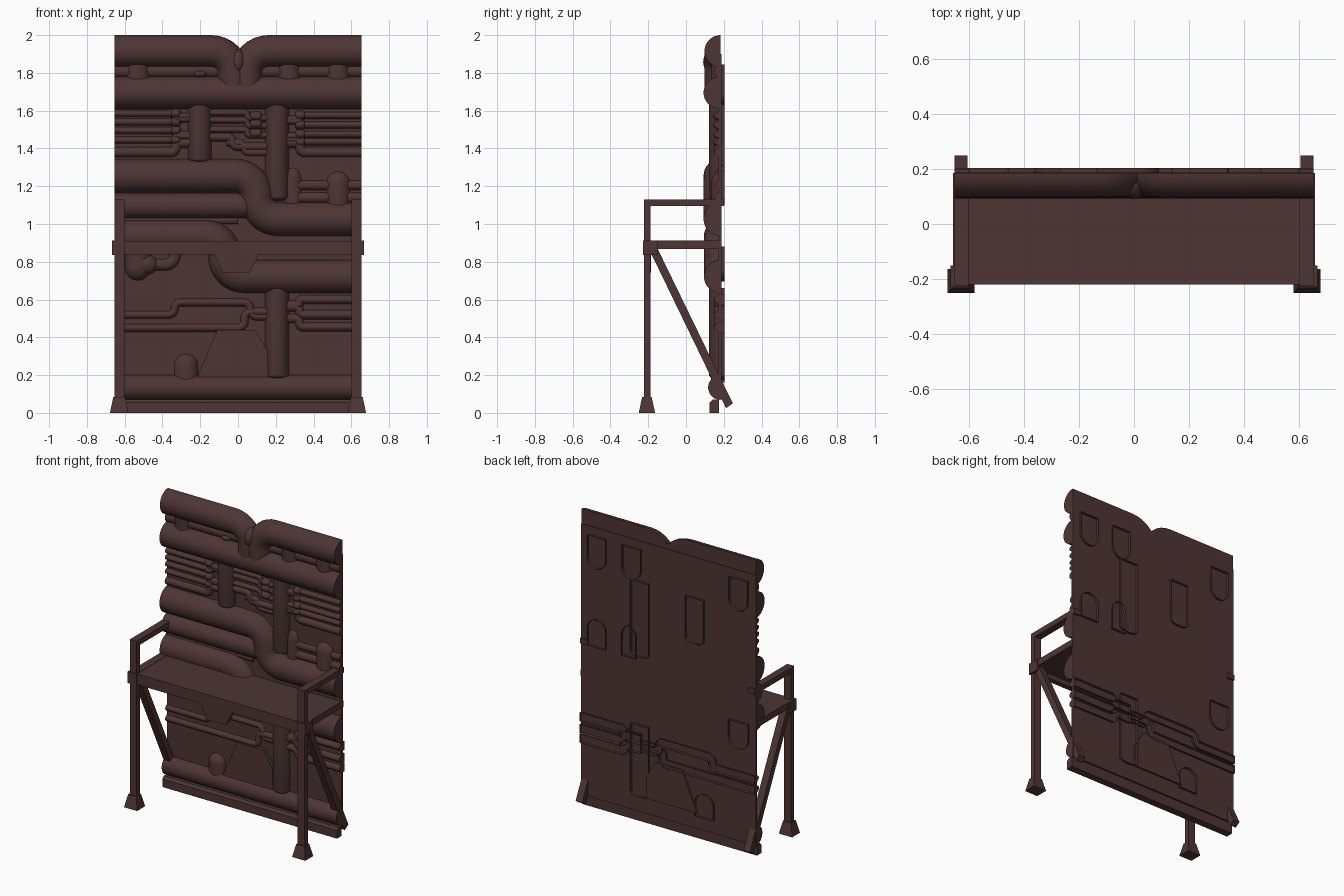
import bpy, bmesh, math
from mathutils import Vector

if "Cube" in bpy.data.objects:
    bpy.data.objects.remove(bpy.data.objects["Cube"])

mat = bpy.data.materials.new("dark_brown_metal")
mat.diffuse_color = (0.075, 0.036, 0.034, 1)
mat.use_nodes = True
mat.node_tree.nodes["Principled BSDF"].inputs["Base Color"].default_value = mat.diffuse_color
W = 0.653      # half width of the wall
BACK = 0.183   # rear plane of the main pipes
RIM = 0.203    # rear plane of shells poking through the wall


def finish(name, bm, smooth=False):
    bmesh.ops.recalc_face_normals(bm, faces=bm.faces)
    me = bpy.data.meshes.new(name)
    bm.to_mesh(me)
    bm.free()
    ob = bpy.data.objects.new(name, me)
    bpy.context.collection.objects.link(ob)
    me.materials.append(mat)
    if smooth:
        bpy.ops.object.select_all(action='DESELECT')
        ob.select_set(True)
        bpy.context.view_layer.objects.active = ob
        bpy.ops.object.shade_smooth_by_angle(angle=math.radians(40))
    return ob


def frustum(name, lo, hi, inset=0.0):
    """Box between two corners, with the top optionally pulled in."""
    bm = bmesh.new()
    bmesh.ops.create_cube(bm, size=1)
    for v in bm.verts:
        top = v.co.z > 0
        for i in range(3):
            s = 1 if v.co[i] > 0 else -1
            half = (hi[i] - lo[i]) / 2 - (inset if top and i < 2 else 0)
            v.co[i] = (hi[i] + lo[i]) / 2 + s * half
    return finish(name, bm)


def prism(name, pts, axis, a, b):
    """Extrude a 2D outline along x (pts are y,z) or along y (pts are x,z)."""
    bm = bmesh.new()
    put = (lambda p, t: (t, *p)) if axis == 'x' else (lambda p, t: (p[0], t, p[1]))
    A, B = ([bm.verts.new(put(p, t)) for p in pts] for t in (a, b))
    bm.faces.new(A)
    bm.faces.new(B)
    for i in range(len(pts)):
        j = (i + 1) % len(pts)
        bm.faces.new((A[i], A[j], B[j], B[i]))
    return finish(name, bm)


def rounded(pts, rad):
    """Replace the corners of a path with arcs."""
    pts = [Vector(p) for p in pts]
    out = [pts[0]]
    for p, c, n in zip(pts, pts[1:], pts[2:]):
        d = min(rad, (p - c).length * 0.5, (n - c).length * 0.5)
        a, b = c + (p - c).normalized() * d, c + (n - c).normalized() * d
        o = a + b - c
        for k in range(9):
            t = k / 8 * math.pi / 2
            out.append(o + (a - o) * math.cos(t) + (b - o) * math.sin(t))
    out.append(pts[-1])
    return [p for i, p in enumerate(out) if i == 0 or (p - out[i - 1]).length > 1e-5]


def sweep(name, path, radii, depth, back, closed, n=16):
    """Half-round tube running over the wall in the xz plane."""
    bm = bmesh.new()
    rings = []
    for i, p in enumerate(path):
        t = (path[min(i + 1, len(path) - 1)] - path[max(i - 1, 0)]).normalized()
        nx = Vector((-t.y, t.x))
        ring = []
        for k in range(n + 1):
            a = math.pi * k / n
            q = p + nx * radii[i] * math.cos(a)
            ring.append(bm.verts.new((q.x, back - depth * radii[i] * math.sin(a), q.y)))
        rings.append(ring)
    for A, B in zip(rings, rings[1:]):
        for k in range(n):
            bm.faces.new((A[k], A[k + 1], B[k + 1], B[k]))
        if closed:
            bm.faces.new((A[n], A[0], B[0], B[n]))
    bm.faces.new(rings[0])
    bm.faces.new(rings[-1])
    return finish(name, bm, True)


def pipe(name, pts, r, bend=0.1, back=BACK, closed=True, depth=1.0, n=16):
    path = rounded(pts, bend)
    return sweep(name, path, [r] * len(path), depth, back, closed, n)


def bulb(name, a, b, r, cap=None, back=RIM, closed=False, both=False, depth=1.0):
    """Half-round tank from a to b with a domed end (or both ends)."""
    a, b = Vector(a), Vector(b)
    cap = cap or r
    d = (b - a).normalized()
    arc = [math.pi / 2 * k / 8 for k in range(9)]
    path = [b - d * cap * (1 - math.sin(t)) for t in arc]
    rad = [r * max(math.cos(t), 0.01) for t in arc]
    if both:
        path = [a + d * cap * (1 - math.sin(t)) for t in reversed(arc)] + path
        rad = list(reversed(rad)) + rad
    else:
        path, rad = [a] + path, [r] + rad
    return sweep(name, path, rad, depth, back, closed)


# Wall plate and base bar
frustum("wall_plate", (-W, 0.172, 0.07), (W, 0.187, 1.9))
prism("base_bar", [(0.125, 0), (0.175, 0), (0.175, 0.07), (0.14, 0.07), (0.125, 0.055)], 'x', -W, W)

# Large pipes
pipe("top_pipe_left", [(-W, 1.915), (-0.025, 1.915), (-0.025, 1.68)], 0.085, 0.14)
pipe("top_pipe_right", [(W, 1.915), (0.045, 1.915), (0.045, 1.68)], 0.085, 0.14)
bulb("top_joint_bulb", (0, 1.79), (0, 1.925), 0.042, 0.065, back=0.15, both=True, closed=True, depth=1.4)
pipe("upper_pipe", [(-W, 1.695), (W, 1.695)], 0.086, depth=1.05)
pipe("seam_pipe", [(-W, 1.81), (W, 1.81)], 0.035, depth=0.9)
pipe("middle_bent_pipe", [(-W, 1.255), (0.1, 1.255), (0.1, 1.026), (W, 1.026)], 0.09, 0.113)
pipe("middle_straight_pipe", [(-W, 1.097), (0.05, 1.097)], 0.067)
pipe("lower_bent_pipe", [(-W, 0.935), (-0.07, 0.935), (-0.07, 0.722), (W, 0.722)], 0.088, 0.105)
pipe("floor_pipe", [(-W, 0.135), (W, 0.135)], 0.066)

# Vertical pipes, open at the back
for name, x, z0, z1 in (("upper_left", -0.203, 1.32, 1.63), ("upper_right", 0.207, 1.12, 1.63),
                        ("lower", 0.207, 0.175, 0.66)):
    bulb(name + "_vertical_pipe", (x, z1), (x, z0), 0.068, 0.025, depth=1.2)

# Tanks and domes
for i, x in enumerate((-0.53, 0.27, 0.53)):
    bulb(f"hidden_tank_{i}", (x, 1.845), (x, 1.63), 0.07)
for i, x in enumerate((-0.53, -0.2, 0.27, 0.53)):
    bulb(f"seam_stud_{i}", (x - 0.035, 1.795), (x + 0.035, 1.795), 0.018, 0.03, back=0.165, both=True, closed=True, depth=1.5)
bulb("pointed_tank", (0.29, 1.1), (0.29, 1.31), 0.055, 0.08)
bulb("round_tank", (0.53, 1.1), (0.53, 1.285), 0.07)
bulb("floor_tank", (-0.275, 0.16), (-0.275, 0.32), 0.07)
bulb("side_tank", (-0.53, 0.88), (-0.53, 0.695), 0.075)
bulb("side_tank_nozzle", (-0.53, 0.785), (-0.42, 0.785), 0.055, 0.07, back=BACK, closed=True)
pipe("side_tank_pipe", [(-0.5, 0.785), (-0.335, 0.785), (-0.335, 0.93)], 0.033, 0.05)
pipe("tank_feed_pipe", [(0.29, 1.205), (W, 1.205)], 0.027)
pipe("tank_lower_feed", [(0.32, 1.14), (W, 1.14)], 0.03)

# Small pipes at the upper left and right, each with a kink and a collar
for side, x0, zs in (("left", -0.33, (1.585, 1.54, 1.495, 1.445)),
                     ("right", 0.33, (1.575, 1.525, 1.475, 1.435))):
    s = 1 if x0 > 0 else -1
    for i, z in enumerate(zs):
        step = 0.03 if i % 2 else -0.03
        pipe(f"small_pipe_{side}_{i}", [(s * W, z), (x0, z), (x0, z + step), (s * 0.22, z + step)],
             0.02, 0.02, depth=1.6, n=10)
        bulb(f"collar_{side}_{i}", (x0 - 0.03, z), (x0 + 0.03, z), 0.026, 0.02, back=BACK,
             closed=True, both=True, depth=1.6)
    pipe(f"thick_small_pipe_{side}", [(s * W, 1.38), (x0, 1.38), (x0, 1.43), (s * 0.2, 1.43)],
         0.028, 0.03, depth=1.2, n=10)

# Small pipes in the middle
for i, z in enumerate((1.59, 1.55, 1.5)):
    pipe(f"small_pipe_middle_{i}", [(-0.2, z), (0.05, z), (0.05, z - 0.03), (0.2, z - 0.03)], 0.019, 0.02, depth=1.6, n=10)
    bulb(f"collar_middle_{i}", (0.06, z - 0.02), (0.13, z - 0.02), 0.026, 0.02, back=BACK, closed=True, both=True, depth=1.6)
pipe("middle_loop_pipe", [(-0.2, 1.46), (-0.03, 1.46), (-0.03, 1.41), (0.2, 1.41)], 0.024, 0.03, depth=1.3, n=10)
pipe("middle_low_pipe", [(-0.06, 1.43), (0.03, 1.43), (0.03, 1.38), (0.2, 1.38)], 0.022, 0.03, depth=1.3, n=10)
pipe("studded_gap_pipe", [(-W, 1.02), (0.0, 1.02)], 0.022)

# Small pipes below the platform
kw = dict(bend=0.035, back=RIM, closed=False, depth=1.8, n=10)
pipe("low_pipe_upper", [(-W, 0.52), (-0.335, 0.52), (-0.335, 0.585), (0.065, 0.585), (0.065, 0.51), (0.2, 0.51)], 0.027, **kw)
pipe("low_pipe_lower", [(-W, 0.45), (0.035, 0.45), (0.035, 0.535), (0.2, 0.535)], 0.028, **kw)
for i, (z, dz) in enumerate(((0.6, -0.03), (0.52, 0.04), (0.455, 0.045))):
    pipe(f"low_pipe_right_{i}", [(0.2, z + dz), (0.325, z + dz), (0.325, z), (W, z)], 0.03, **kw)

# Tapered housing behind the lower pipes
prism("tapered_housing", [(-0.22, 0.18), (0.16, 0.18), (0.155, 0.33), (0.09, 0.44), (-0.11, 0.44)], 'y', 0.145, 0.2)

# Platform with front apron and its drop-down centre
frustum("platform_deck", (-0.65, -0.2, 0.872), (0.65, 0.182, 0.91))
prism("front_apron", [(-0.65, 0.838), (-0.125, 0.838), (-0.08, 0.742), (0.06, 0.742),
                      (0.11, 0.838), (0.65, 0.838), (0.65, 0.91), (-0.65, 0.91)], 'y', -0.22, -0.185)

# Legs, feet, rails and braces on both sides
for side, s in (("left", -1), ("right", 1)):
    def part(name, x0, x1, y0, y1, z0, z1, inset=0.0):
        a, b = sorted((s * x0, s * x1))
        frustum(f"{side}_{name}", (a, y0, z0), (b, y1, z1), inset)
    part("post", 0.602, 0.653, -0.223, -0.187, 0.05, 1.131)
    part("foot", 0.58, 0.678, -0.25, -0.164, 0, 0.085, 0.018)
    part("hand_rail", 0.602, 0.653, -0.223, 0.2, 1.095, 1.131)
    part("deck_rail", 0.602, 0.658, -0.223, 0.185, 0.868, 0.912)
    part("post_bracket", 0.6, 0.666, -0.228, -0.15, 0.836, 0.912)
    prism(f"{side}_brace", [(-0.19, 0.855), (-0.152, 0.873), (0.248, 0.05), (0.212, 0.025)],
          'x', s * 0.604, s * 0.652)
